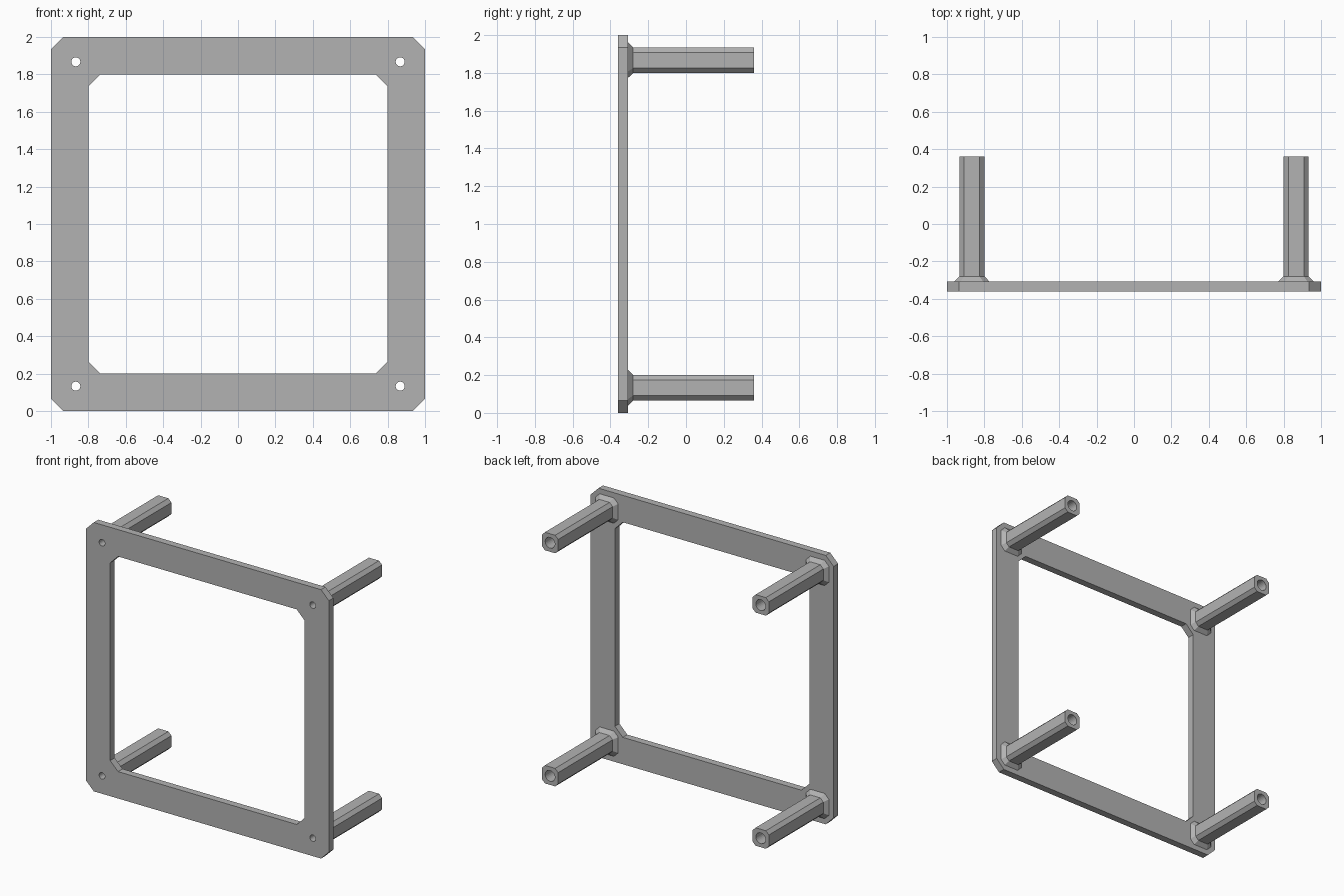
import bpy
import bmesh
import math

if "Cube" in bpy.data.objects:
    bpy.data.objects.remove(bpy.data.objects["Cube"], do_unlink=True)

GREY = (0.45, 0.45, 0.45, 1)
FRONT, PLATE_BACK, TIP = -0.36, -0.307, 0.36
OFFSET = 0.867      # standoff distance from the centre of the frame

grey = bpy.data.materials.new("plain grey")
grey.use_nodes = True
grey.diffuse_color = GREY
grey.node_tree.nodes["Principled BSDF"].inputs["Base Color"].default_value = GREY


def cut_square(half, cut):
    """Outline of a square with its corners cut off, counter-clockwise."""
    a, b = half, half - cut
    return [(a, -b), (a, b), (b, a), (-b, a), (-a, b), (-a, -b), (-b, -a), (b, -a)]


def circle(radius, sides=24):
    return [(radius * math.cos(2 * math.pi * i / sides),
             radius * math.sin(2 * math.pi * i / sides)) for i in range(sides)]


def loft(name, sections, closed=False):
    """Join (y, outline) sections into a solid, or into a closed ring."""
    bm = bmesh.new()
    rings = [[bm.verts.new((x, y, z)) for x, z in outline] for y, outline in sections]
    pairs = list(zip(rings, rings[1:]))
    if closed:
        pairs.append((rings[-1], rings[0]))
    else:
        bm.faces.new(rings[0])
        bm.faces.new(rings[-1])
    for a, b in pairs:
        for i in range(len(a)):
            j = (i + 1) % len(a)
            bm.faces.new((a[i], a[j], b[j], b[i]))
    bmesh.ops.recalc_face_normals(bm, faces=bm.faces)
    mesh = bpy.data.meshes.new(name)
    bm.to_mesh(mesh)
    bm.free()
    mesh.materials.append(grey)
    obj = bpy.data.objects.new(name, mesh)
    bpy.context.collection.objects.link(obj)
    return obj


def drill(target, cutter):
    """Subtract the cutter from the target, then discard it."""
    cutter.hide_render = True
    mod = target.modifiers.new("drill", 'BOOLEAN')
    mod.operation, mod.solver, mod.object = 'DIFFERENCE', 'EXACT', cutter
    bpy.context.view_layer.objects.active = target
    bpy.ops.object.modifier_apply(modifier=mod.name)
    bpy.data.objects.remove(cutter, do_unlink=True)


# Square frame with cut corners inside and out
outer, inner = cut_square(1, 0.065), cut_square(0.8, 0.065)
frame = loft("frame", [(FRONT, outer), (PLATE_BACK, outer),
                       (PLATE_BACK, inner), (FRONT, inner)], closed=True)
frame.location.z = 1

# Standoff with a flared foot, a screw hole and a wider bore at the tip
foot, shaft = cut_square(0.094, 0.035), cut_square(0.067, 0.025)
post = loft("standoff", [(PLATE_BACK, foot), (-0.28, shaft), (TIP, shaft)])
hole, bore = circle(0.024), circle(0.04)
drill(post, loft("bore_cutter", [(-0.5, hole), (0.1, hole), (0.1, bore), (0.5, bore)]))

# One standoff in each corner, with its screw hole through the frame
for side, x in (("left", OFFSET), ("right", -OFFSET)):
    for level, z in (("upper", 1 + OFFSET), ("lower", 1 - OFFSET)):
        cutter = loft("hole_cutter", [(-0.5, hole), (0, hole)])
        cutter.location = (x, 0, z)
        bpy.context.view_layer.update()
        drill(frame, cutter)
        standoff = bpy.data.objects.new(f"{level}_{side}_standoff", post.data)
        standoff.location = (x, 0, z)
        bpy.context.collection.objects.link(standoff)
bpy.data.objects.remove(post, do_unlink=True)
